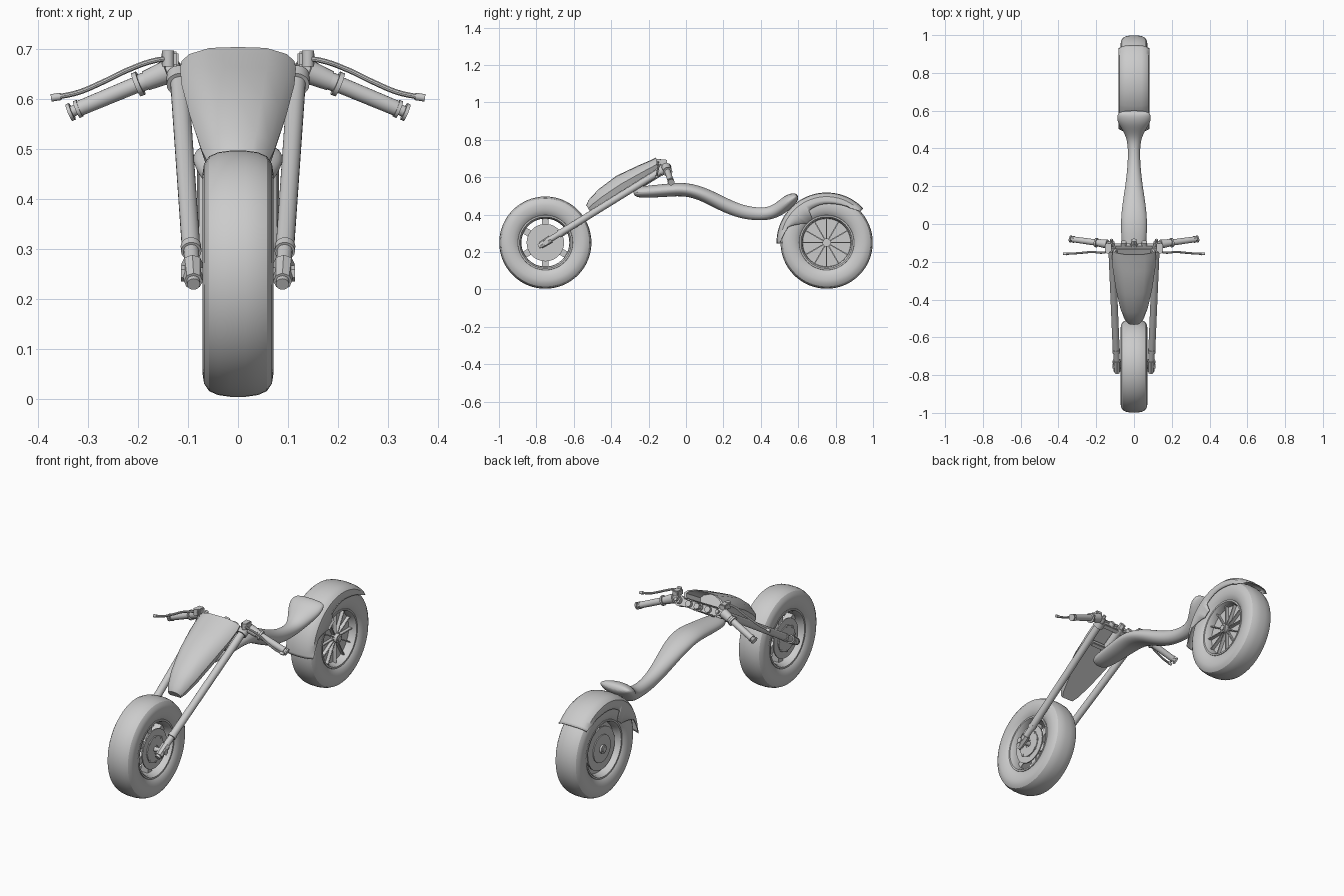
import bpy, bmesh
from math import sin, cos, pi, radians
from mathutils import Vector, Matrix

if "Cube" in bpy.data.objects:
    bpy.data.objects.remove(bpy.data.objects["Cube"])


def make(name, bm):
    bmesh.ops.recalc_face_normals(bm, faces=bm.faces)
    me = bpy.data.meshes.new(name)
    bm.to_mesh(me)
    bm.free()
    ob = bpy.data.objects.new(name, me)
    bpy.context.collection.objects.link(ob)
    return ob


def loft(name, rings, cap=True, loop=False, closed=True):
    """Skin a list of point rings; loop joins the last ring to the first."""
    bm = bmesh.new()
    rows = [[bm.verts.new(p) for p in r] for r in rings]
    n = len(rows[0])
    for i in range(len(rows) - (0 if loop else 1)):
        a, b = rows[i], rows[(i + 1) % len(rows)]
        for j in range(n if closed else n - 1):
            k = (j + 1) % n
            bm.faces.new((a[j], a[k], b[k], b[j]))
    if cap:
        bm.faces.new(rows[0])
        bm.faces.new(rows[-1])
    return make(name, bm)


def lathe(name, profile, cy, seg=48):
    """Revolve a closed (radius, x) profile about a wheel axle."""
    rings = [[(x, cy + r * cos(a), 0.25 + r * sin(a)) for r, x in profile]
             for a in (2 * pi * i / seg for i in range(seg))]
    return loft(name, rings, cap=False, loop=True)


def disc(name, cy, r0, r1, x0, x1):
    return lathe(name, [(r0, x0), (r1, x0), (r1, x1), (r0, x1)], cy)


def rod(name, p, q, r, r2=None, seg=20):
    p, q = Vector(p), Vector(q)
    rot = (q - p).to_track_quat('Z', 'Y').to_matrix().to_4x4()
    bm = bmesh.new()
    bmesh.ops.create_cone(bm, cap_ends=True, segments=seg, radius1=r,
                          radius2=r if r2 is None else r2, depth=(q - p).length,
                          matrix=Matrix.Translation((p + q) / 2) @ rot)
    return make(name, bm)


def box(name, loc, size, rot=None, bevel=0.004):
    bm = bmesh.new()
    m = Matrix.Translation(loc) @ (rot or Matrix()) @ Matrix.Diagonal((*size, 1))
    bmesh.ops.create_cube(bm, size=1, matrix=m)
    if bevel:
        bmesh.ops.bevel(bm, geom=bm.edges[:], offset=bevel, segments=2, affect='EDGES')
    return make(name, bm)


def bent_tube(name, pts, r):
    cu = bpy.data.curves.new(name, 'CURVE')
    cu.dimensions, cu.bevel_depth, cu.use_fill_caps = '3D', r, True
    cu.bevel_resolution = 3
    sp = cu.splines.new('BEZIER')
    sp.bezier_points.add(len(pts) - 1)
    for b, p in zip(sp.bezier_points, pts):
        b.co = p
        b.handle_left_type = b.handle_right_type = 'AUTO'
    ob = bpy.data.objects.new(name, cu)
    bpy.context.collection.objects.link(ob)
    bpy.ops.object.select_all(action='DESELECT')
    ob.select_set(True)
    bpy.context.view_layer.objects.active = ob
    bpy.ops.object.convert(target='MESH')


def spokes(name, cy, count, r0, r1, x, thick, width):
    for i in range(count):
        a = 2 * pi * i / count + pi / 2
        r = (r0 + r1) / 2
        box(f"{name}_{i}", (x, cy + r * cos(a), 0.25 + r * sin(a)),
            (thick, r1 - r0, width), Matrix.Rotation(a, 4, 'X'), 0.002)


# Tyres and rims
half = [(0.142, 0.05), (0.152, 0.06), (0.175, 0.069), (0.2, 0.071), (0.22, 0.068),
        (0.235, 0.058), (0.243, 0.04), (0.2465, 0.015)]
tyre = half + [(r, -x) for r, x in reversed(half)]
lip = [(0.128, 0.02), (0.131, 0.045), (0.138, 0.058), (0.146, 0.058), (0.148, 0.05)]
rim = lip + [(r, -x) for r, x in reversed(lip)]
FY, RY = -0.752, 0.752
for label, cy in (("front", FY), ("rear", RY)):
    lathe(label + "_tyre", tyre, cy, 64)
    lathe(label + "_rim", rim, cy, 64)

# Front hub, spokes and brake discs
spokes("front_spoke", FY, 6, 0.03, 0.132, 0, 0.04, 0.036)
disc("front_hub", FY, 0.012, 0.05, -0.05, 0.05)
for s in (-1, 1):
    disc("front_brake_disc", FY, 0.06, 0.1, s * 0.042, s * 0.048)
    disc("front_brake_carrier", FY, 0.02, 0.066, s * 0.046, s * 0.053)
    for i in range(8):
        a = i * pi / 4
        y, z = FY + 0.064 * cos(a), 0.25 + 0.064 * sin(a)
        rod("front_disc_rivet", (s * 0.046, y, z), (s * 0.056, y, z), 0.006, seg=8)
rod("front_axle", (-0.112, FY, 0.25), (0.112, FY, 0.25), 0.012)

# Rear solid wheel with thin ribs on both faces
disc("rear_wheel_plate", RY, 0.01, 0.13, -0.02, 0.02)
spokes("rear_rib_right", RY, 12, 0.02, 0.134, 0.03, 0.02, 0.006)
disc("rear_hub", RY, 0.012, 0.022, -0.055, 0.055)
rod("rear_axle", (-0.06, RY, 0.25), (0.06, RY, 0.25), 0.014)
disc("rear_brake_disc", RY, 0.065, 0.11, -0.04, -0.034)
disc("rear_brake_carrier", RY, 0.02, 0.07, -0.045, -0.018)

# Rear fender: arc shell with a stepped side skirt
skirt = [(43, 0.245), (55, 0.225), (75, 0.212), (100, 0.205), (119, 0.195), (121, 0.145),
         (138, 0.147), (150, 0.19), (158, 0.222), (170, 0.235), (181, 0.25)]
rings = []
for (a0, i0), (a1, i1) in zip(skirt, skirt[1:] + [skirt[-1]]):
    for k in range(4):
        t = k / 4
        a, inner = radians(a0 + (a1 - a0) * t), i0 + (i1 - i0) * t
        sec = [(inner, 0.078), (max(inner, 0.225), 0.08), (max(inner, 0.245), 0.076),
               (0.257, 0.062), (0.263, 0.04), (0.266, 0.0)]
        sec += [(r, -x) for r, x in reversed(sec[:-1])]
        rings.append([(x, RY + r * cos(a), 0.25 + r * sin(a)) for r, x in sec])
        if a0 == a1:
            break
        if (a0, i0) == skirt[-1]:
            break
fender = loft("rear_fender", rings, cap=False, closed=False)
sol = fender.modifiers.new("thickness", 'SOLIDIFY')
sol.thickness, sol.offset = 0.004, 0

# Sweeping frame and seat: centre y, z, half height, half width
spine = [(-0.285, 0.518, 0.028, 0.05), (-0.2, 0.522, 0.033, 0.06), (-0.1, 0.53, 0.036, 0.066),
         (0, 0.538, 0.037, 0.073), (0.1, 0.507, 0.038, 0.064), (0.2, 0.453, 0.039, 0.047),
         (0.3, 0.412, 0.037, 0.035), (0.4, 0.4, 0.035, 0.031), (0.465, 0.41, 0.036, 0.042),
         (0.515, 0.442, 0.038, 0.073), (0.55, 0.472, 0.037, 0.093), (0.58, 0.492, 0.028, 0.09),
         (0.597, 0.502, 0.012, 0.075)]
rings = []
for i, (y, z, h, w) in enumerate(spine):
    p, q = spine[max(i - 1, 0)], spine[min(i + 1, len(spine) - 1)]
    t = Vector((0, q[0] - p[0], q[1] - p[1])).normalized()
    n = Vector((0, -t.z, t.y))
    rings.append([Vector((w * cos(a), y, z)) + n * h * sin(a)
                  for a in (2 * pi * k / 16 for k in range(16))])
body = loft("frame_and_seat", rings)
body.modifiers.new("smooth", 'SUBSURF').levels = 2
body.modifiers[0].render_levels = 2

# Nose fairing above the fork, lofted along the fork direction, hollow at the back
d, n = Vector((0, 0.85, 0.527)), Vector((0, -0.527, 0.85))
base = Vector((0, -0.515, 0.42))
stations = [(0, 0.035, 0.035), (0.025, 0.052, 0.05), (0.1, 0.073, 0.073), (0.22, 0.084, 0.096),
            (0.35, 0.069, 0.113), (0.42, 0.058, 0.116), (0.45, 0.055, 0.113)]


def fairing_ring(s, h, w, k=1.0, lift=0.0):
    right = [(0.9 * w, 0), (w, 0.4 * h), (0.86 * w, 0.7 * h), (0.5 * w, 0.96 * h)]
    pts = right + [(0, h)] + [(-x, v) for x, v in reversed(right)]
    return [base + d * s + n * (v * k + lift) + Vector((x * k, 0, 0)) for x, v in pts]


rings = [fairing_ring(*st) for st in stations]
rings += [fairing_ring(0.45, 0.055, 0.113, 0.88, 0.003),
          fairing_ring(0.34, 0.06, 0.1, 0.85, 0.005)]
loft("nose_fairing", rings)


# Fork: s in 0..1 runs from the axle to the yoke
def fork(side, t):
    return Vector((side * 0.09, -0.765, 0.243)).lerp(Vector((side * 0.118, -0.115, 0.645)), t)


for s in (-1, 1):
    rod("fork_upper_tube", fork(s, 0.14), fork(s, 0.97), 0.0185, seg=24)
    rod("fork_collar", fork(s, 0.13), fork(s, 0.155), 0.0205)
    rod("fork_slider", fork(s, 0.04), fork(s, 0.14), 0.0155)
    rod("fork_foot", fork(s, -0.02), fork(s, 0.065), 0.019, 0.022, seg=8)
    rod("fork_foot_tip", fork(s, -0.035), fork(s, -0.02), 0.013)
    rod("fork_cap", fork(s, 0.97), fork(s, 1.03), 0.016)
    rod("fork_cap_nut", fork(s, 1.03), fork(s, 1.05), 0.009, seg=6)
    rod("yoke_ring", fork(s, 0.96), fork(s, 1.0), 0.026, seg=24)
    rod("axle_nut", (s * 0.106, FY, 0.25), (s * 0.114, FY, 0.25), 0.016, seg=6)

    # Clip-on bar, switch housing and grip
    a, b = Vector((s * 0.115, -0.11, 0.665)), Vector((s * 0.332, -0.08, 0.575))
    bar = lambda t: a.lerp(b, t)
    rod("handlebar", bar(0), bar(1), 0.011)
    rod("switch_housing", bar(0.12), bar(0.32), 0.024, 0.02)
    rod("grip_flange", bar(0.37), bar(0.41), 0.025)
    rod("switch_neck", bar(0.32), bar(0.37), 0.018)
    rod("grip", bar(0.41), bar(0.96), 0.0165, 0.0155)
    for t in (0.93, 1.0):
        rod("grip_end_ring", bar(t), bar(t + 0.03), 0.018)

    # Lever with its clamp block
    box("lever_clamp", (s * 0.136, -0.125, 0.68), (0.034, 0.045, 0.03))
    rod("lever_pivot", (s * 0.14, -0.145, 0.665), (s * 0.14, -0.145, 0.697), 0.012, seg=12)
    bent_tube("lever", [(s * x, y, z) for x, y, z in (
        (0.13, -0.145, 0.682), (0.17, -0.152, 0.676), (0.22, -0.148, 0.658),
        (0.27, -0.152, 0.634), (0.32, -0.156, 0.613), (0.36, -0.158, 0.604))], 0.0055)
    rod("lever_tip", (s * 0.355, -0.158, 0.605), (s * 0.374, -0.157, 0.602), 0.0075)

# Yoke, steering stem and nut
tilt = Matrix.Rotation(radians(31.7), 4, 'X')
box("upper_yoke", (0, -0.12, 0.638), (0.21, 0.024, 0.036), tilt)
box("lower_yoke", (0, -0.215, 0.578), (0.2, 0.022, 0.034), tilt)
rod("steering_stem", (0, -0.235, 0.566), (0, -0.105, 0.647), 0.02)
rod("stem_nut", (0, -0.11, 0.644), (0, -0.085, 0.66), 0.016, seg=6)
for s in (-1, 1):
    rod("yoke_boss", (s * 0.055, -0.125, 0.635), (s * 0.055, -0.095, 0.654), 0.015)

# Smooth shading with kept edges
bpy.ops.object.select_all(action='SELECT')
bpy.context.view_layer.objects.active = body
bpy.ops.object.shade_smooth_by_angle(angle=radians(32))
